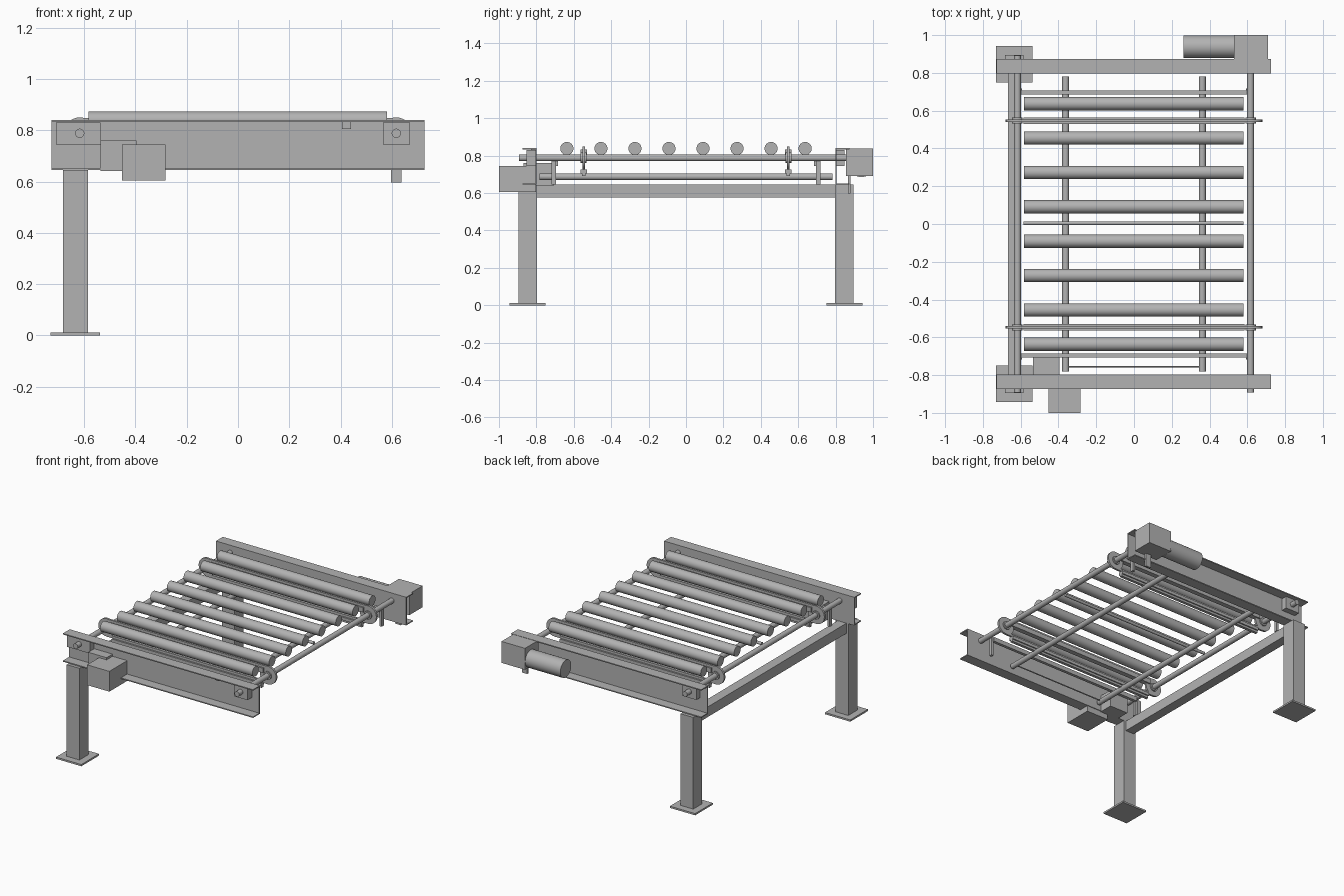
import bpy
import bmesh
import math
from mathutils import Matrix, Vector

old = bpy.data.objects.get("Cube")
if old:
    bpy.data.objects.remove(old, do_unlink=True)

steel = bpy.data.materials.new("steel_grey")
steel.use_nodes = True
GREY = (0.45, 0.45, 0.45, 1)
steel.diffuse_color = GREY
steel.node_tree.nodes["Principled BSDF"].inputs["Base Color"].default_value = GREY


def finish(name, bm):
    bmesh.ops.recalc_face_normals(bm, faces=bm.faces)
    mesh = bpy.data.meshes.new(name)
    bm.to_mesh(mesh)
    bm.free()
    mesh.materials.append(steel)
    obj = bpy.data.objects.new(name, mesh)
    bpy.context.collection.objects.link(obj)
    return obj


def box(name, x, y, z):
    """Box from (low, high) pairs on each axis."""
    bm = bmesh.new()
    size = [b - a for a, b in (x, y, z)]
    mid = [(a + b) / 2 for a, b in (x, y, z)]
    bmesh.ops.create_cube(bm, size=1, matrix=Matrix.Translation(mid) @ Matrix.Diagonal((*size, 1)))
    return finish(name, bm)


def rod(name, start, end, radius, sides=32):
    """Smooth cylinder between two points."""
    a, b = Vector(start), Vector(end)
    turn = (b - a).to_track_quat('Z', 'Y').to_matrix().to_4x4()
    bm = bmesh.new()
    bmesh.ops.create_cone(bm, cap_ends=True, segments=sides, radius1=radius, radius2=radius,
                          depth=(b - a).length, matrix=Matrix.Translation((a + b) / 2) @ turn)
    obj = finish(name, bm)
    bpy.ops.object.select_all(action='DESELECT')
    obj.select_set(True)
    bpy.context.view_layer.objects.active = obj
    bpy.ops.object.shade_smooth_by_angle(angle=math.radians(40))
    return obj


def span(side, a, b):
    """Range mirrored to the given side."""
    return tuple(sorted((side * a, side * b)))


def channel(name, side):
    """C-section beam along x with its flanges pointing outward."""
    low, high, web, lip, t = 0.645, 0.84, 0.798, 0.873, 0.007
    profile = [(web, low), (lip, low), (lip, low + t), (web + t, low + t),
               (web + t, high - t), (lip, high - t), (lip, high), (web, high)]
    bm = bmesh.new()
    face = bm.faces.new([bm.verts.new((-0.727, side * y, z)) for y, z in profile])
    extruded = bmesh.ops.extrude_face_region(bm, geom=[face])["geom"]
    moved = [v for v in extruded if isinstance(v, bmesh.types.BMVert)]
    bmesh.ops.translate(bm, vec=(1.453, 0, 0), verts=moved)
    finish(name, bm)


SHAFT_X, SHAFT_Z = 0.617, 0.788

for side, end in ((-1, "front"), (1, "back")):
    # Side beam, leg and foot
    channel(end + "_beam", side)
    box(end + "_leg", (-0.682, -0.585), span(side, 0.797, 0.895), (0.01, 0.645))
    box(end + "_foot_plate", (-0.73, -0.537), span(side, 0.75, 0.943), (0, 0.012))

    # Sprockets and chain guides
    y = side * 0.547
    for x in (-SHAFT_X, SHAFT_X):
        rod(end + "_sprocket", (x, y - 0.007, SHAFT_Z), (x, y + 0.007, SHAFT_Z), 0.062)
        rod(end + "_sprocket_hub", (x, y - 0.016, SHAFT_Z), (x, y + 0.016, SHAFT_Z), 0.028)
    box(end + "_upper_chain_guide", (-0.585, 0.585), (y - 0.017, y + 0.017), (0.8, 0.832))
    box(end + "_upper_chain", (-SHAFT_X, SHAFT_X), (y - 0.007, y + 0.007), (0.832, 0.848))
    box(end + "_lower_chain", (-SHAFT_X, SHAFT_X), (y - 0.007, y + 0.007), (0.726, 0.742))
    box(end + "_lower_chain_guide", (-0.57, 0.57), (y - 0.018, y + 0.018), (0.705, 0.726))
    box(end + "_lower_guide_rib", (-0.57, 0.57), (y - 0.01, y + 0.01), (0.69, 0.705))

    # Cross bar with hanging posts
    box(end + "_cross_bar", (-0.6, 0.6), span(side, 0.685, 0.706), (0.745, 0.775))
    for x in (-0.602, 0.602):
        box(end + "_hanger_post", (x - 0.009, x + 0.009), span(side, 0.695, 0.718), (0.645, 0.775))

for side, end in ((-1, "right"), (1, "left")):
    # Drive shaft and low tube
    x = side * SHAFT_X
    rod(end + "_drive_shaft", (x, -0.893, SHAFT_Z), (x, 0.893, SHAFT_Z), 0.018)
    rod(end + "_low_tube", (side * 0.362, -0.782, 0.687), (side * 0.362, 0.782, 0.687), 0.018)

# Shaft bearings
box("front_right_bearing", (-0.71, -0.535), (-0.853, -0.803), (0.745, 0.83))
box("front_left_bearing", (0.565, 0.67), (-0.853, -0.803), (0.745, 0.83))
box("back_right_bearing", (-0.672, -0.565), (0.803, 0.847), (0.745, 0.83))

# Rollers
for i in range(8):
    y = (i - 3.5) * 0.182
    rod("roller", (-0.583, y, 0.838), (0.58, y, 0.838), 0.035)

# Ties between the sides
box("leg_cross_beam", (-0.667, -0.6), (-0.8, 0.8), (0.575, 0.645))
rod("centre_rod", (-0.585, 0.004, SHAFT_Z), (0.58, 0.004, SHAFT_Z), 0.01)
rod("tube_link_rod", (-0.36, -0.755, 0.687), (0.36, -0.755, 0.687), 0.004)

# Front drive
box("front_gearbox", (-0.453, -0.283), (-1, -0.803), (0.605, 0.745))
box("front_drive_box", (-0.535, -0.395), (-0.87, -0.705), (0.641, 0.76))
box("front_sensor", (0.405, 0.44), (-0.83, -0.803), (0.805, 0.834))

# Back drive
box("back_gearbox", (0.53, 0.71), (0.855, 1), (0.69, 0.838))
rod("back_motor", (0.262, 0.938, 0.745), (0.53, 0.938, 0.745), 0.06)
box("back_torque_bracket", (0.597, 0.638), (0.866, 0.88), (0.597, 0.7))
